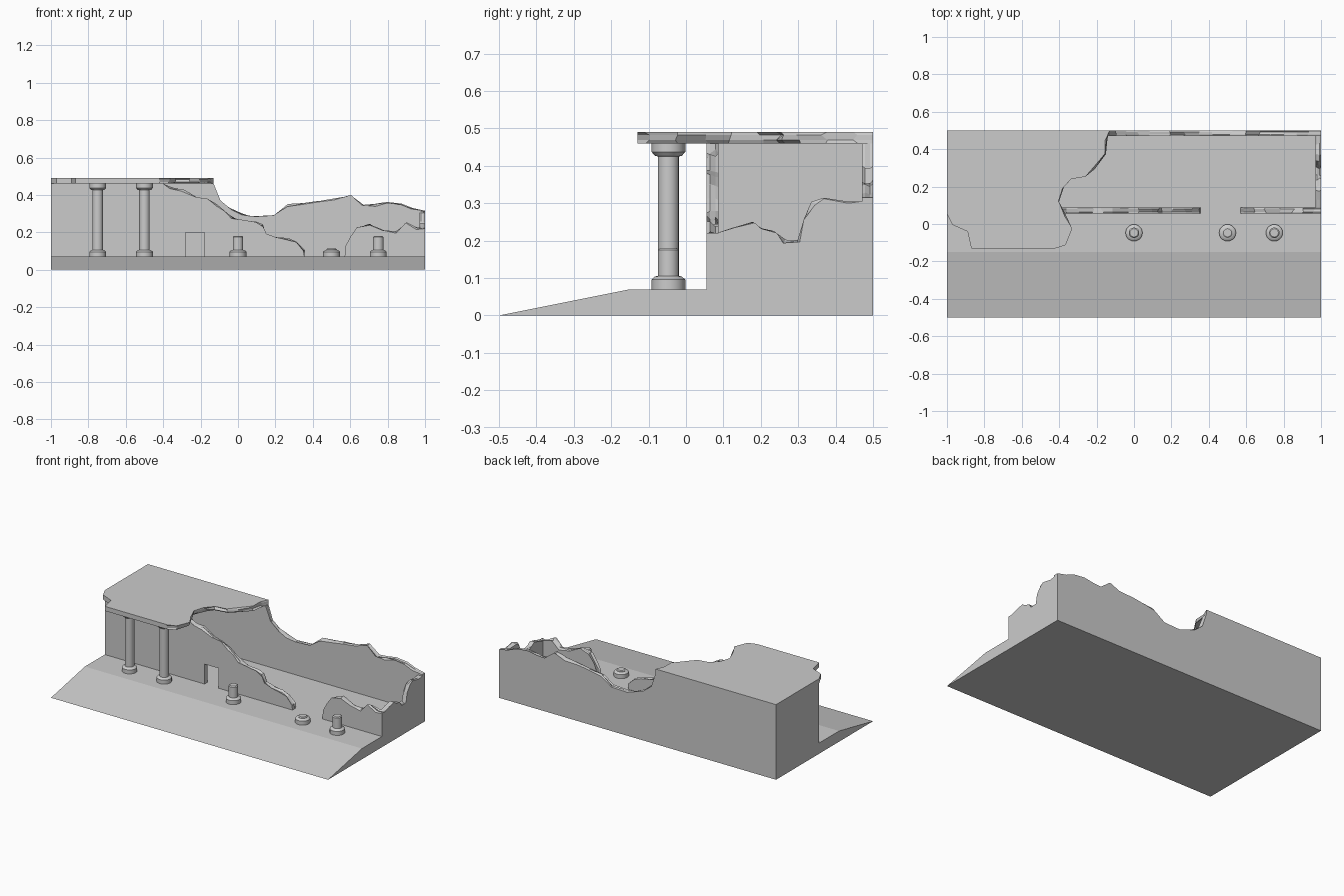
import bpy, bmesh, math, random
from mathutils import Vector

if "Cube" in bpy.data.objects:
    bpy.data.objects.remove(bpy.data.objects["Cube"])

random.seed(4)


def finish(name, bm):
    bmesh.ops.recalc_face_normals(bm, faces=bm.faces)
    me = bpy.data.meshes.new(name)
    bm.to_mesh(me)
    bm.free()
    ob = bpy.data.objects.new(name, me)
    bpy.context.collection.objects.link(ob)
    return ob


def slab(name, pts, axis, a, b, broken=None, rough=0.008):
    """Extrude a 2D outline from a to b along an axis; broken points get chipped."""
    place = {'x': lambda u, v, d: (d, u, v),
             'y': lambda u, v, d: (u, d, v),
             'z': lambda u, v, d: (u, v, d)}[axis]
    bm = bmesh.new()
    rings = []
    steps = (0, 1) if broken is None else (0, 0.3, 0.75, 1)
    for t in steps:
        ring = []
        for i, (u, v) in enumerate(pts):
            if broken and broken[0] <= i < broken[1]:
                u += random.uniform(-rough, rough)
                v += random.uniform(-rough, rough)
            ring.append(bm.verts.new(place(u, v, a + (b - a) * t)))
        rings.append(ring)
    n = len(pts)
    for r0, r1 in zip(rings, rings[1:]):
        for i in range(n):
            j = (i + 1) % n
            bm.faces.new((r0[i], r0[j], r1[j], r1[i]))
    bm.faces.new(rings[0][::-1])
    bm.faces.new(rings[-1])
    return finish(name, bm)


def lathe(name, profile, x, y, sides=20):
    """Turn a (radius, z) profile around a vertical axis."""
    bm = bmesh.new()
    rings = []
    for r, z in profile:
        rings.append([bm.verts.new((x + r * math.cos(math.tau * k / sides),
                                    y + r * math.sin(math.tau * k / sides), z))
                      for k in range(sides)])
    for r0, r1 in zip(rings, rings[1:]):
        for i in range(sides):
            j = (i + 1) % sides
            bm.faces.new((r0[i], r0[j], r1[j], r1[i]))
    bm.faces.new(rings[0][::-1])
    bm.faces.new(rings[-1])
    ob = finish(name, bm)
    bpy.context.view_layer.objects.active = ob
    ob.select_set(True)
    bpy.ops.object.shade_smooth_by_angle(angle=math.radians(30))
    ob.select_set(False)


F = 0.07      # floor height
H = 0.46      # underside of roof
FRONT, BACK = (0.055, 0.087), (0.47, 0.5)

# Base with sloping front
slab("base_ramp", [(-0.5, 0), (0.5, 0), (0.5, F), (-0.15, F)], 'x', -1, 1)

# Front wall, left part with doorway and collapsed right end
slab("front_wall_left",
     [(-0.18, F), (-0.18, 0.2), (-0.28, 0.2), (-0.28, F), (-1, F), (-1, H), (-0.4, H),
      (-0.36, 0.44), (-0.3, 0.425), (-0.22, 0.39), (-0.17, 0.375), (-0.12, 0.345),
      (-0.07, 0.315), (-0.03, 0.28), (0.03, 0.26), (0.09, 0.25), (0.13, 0.235),
      (0.155, 0.19), (0.2, 0.168), (0.27, 0.163), (0.31, 0.145), (0.35, 0.105),
      (0.355, F)], 'y', *FRONT, broken=(7, 22))

# Front wall, right remnant
slab("front_wall_right",
     [(1, F), (0.57, F), (0.58, 0.13), (0.61, 0.18), (0.64, 0.22), (0.7, 0.238),
      (0.78, 0.215), (0.85, 0.2), (0.9, 0.245), (0.96, 0.222), (1, 0.22)],
     'y', *FRONT, broken=(2, 10))

# Back wall with broken top
slab("back_wall",
     [(1, F), (-1, F), (-1, H), (-0.13, H), (-0.1, 0.37), (-0.04, 0.325), (0.02, 0.295),
      (0.08, 0.28), (0.19, 0.29), (0.27, 0.345), (0.35, 0.35), (0.42, 0.36), (0.52, 0.375),
      (0.6, 0.4), (0.67, 0.34), (0.73, 0.345), (0.8, 0.36), (0.87, 0.35),
      (0.93, 0.325), (1, 0.315)], 'y', *BACK, broken=(4, 19))

# Side walls
slab("left_wall", [(FRONT[1], F), (BACK[0], F), (BACK[0], H), (FRONT[1], H)], 'x', -1, -0.97)
slab("right_wall",
     [(BACK[0], F), (FRONT[1], F), (FRONT[1], 0.222), (0.13, 0.23), (0.18, 0.245),
      (0.2, 0.23), (0.24, 0.22), (0.26, 0.198), (0.3, 0.197), (0.32, 0.26),
      (0.34, 0.298), (0.37, 0.31), (0.43, 0.302), (BACK[0], 0.305)],
     'x', 0.97, 1, broken=(3, 13), rough=0.006)

# Roof slab with broken outline
slab("roof",
     [(-0.13, 0.5), (-1, 0.5), (-1, 0.055), (-0.97, -0.005), (-0.89, -0.04), (-0.87, -0.13),
      (-0.42, -0.13), (-0.37, -0.105), (-0.34, -0.03), (-0.37, 0.05), (-0.41, 0.12),
      (-0.385, 0.2), (-0.34, 0.25), (-0.26, 0.26), (-0.21, 0.3), (-0.16, 0.37),
      (-0.15, 0.45)], 'z', H, 0.49, broken=(7, 17), rough=0.01)

# Columns: two whole, three broken stumps
foot = [(0.045, F), (0.045, 0.096), (0.036, 0.104), (0.028, 0.106)]
head = [(0.028, 0.425), (0.036, 0.427), (0.045, 0.437), (0.045, H)]
for i, (x, top) in enumerate([(-0.75, None), (-0.5, None), (0, 0.18), (0.5, 0.113), (0.75, 0.18)]):
    tip = head if top is None else [(0.028, top - 0.005), (0.022, top)]
    lathe(f"column_{i + 1}", foot + tip, x, -0.047)
